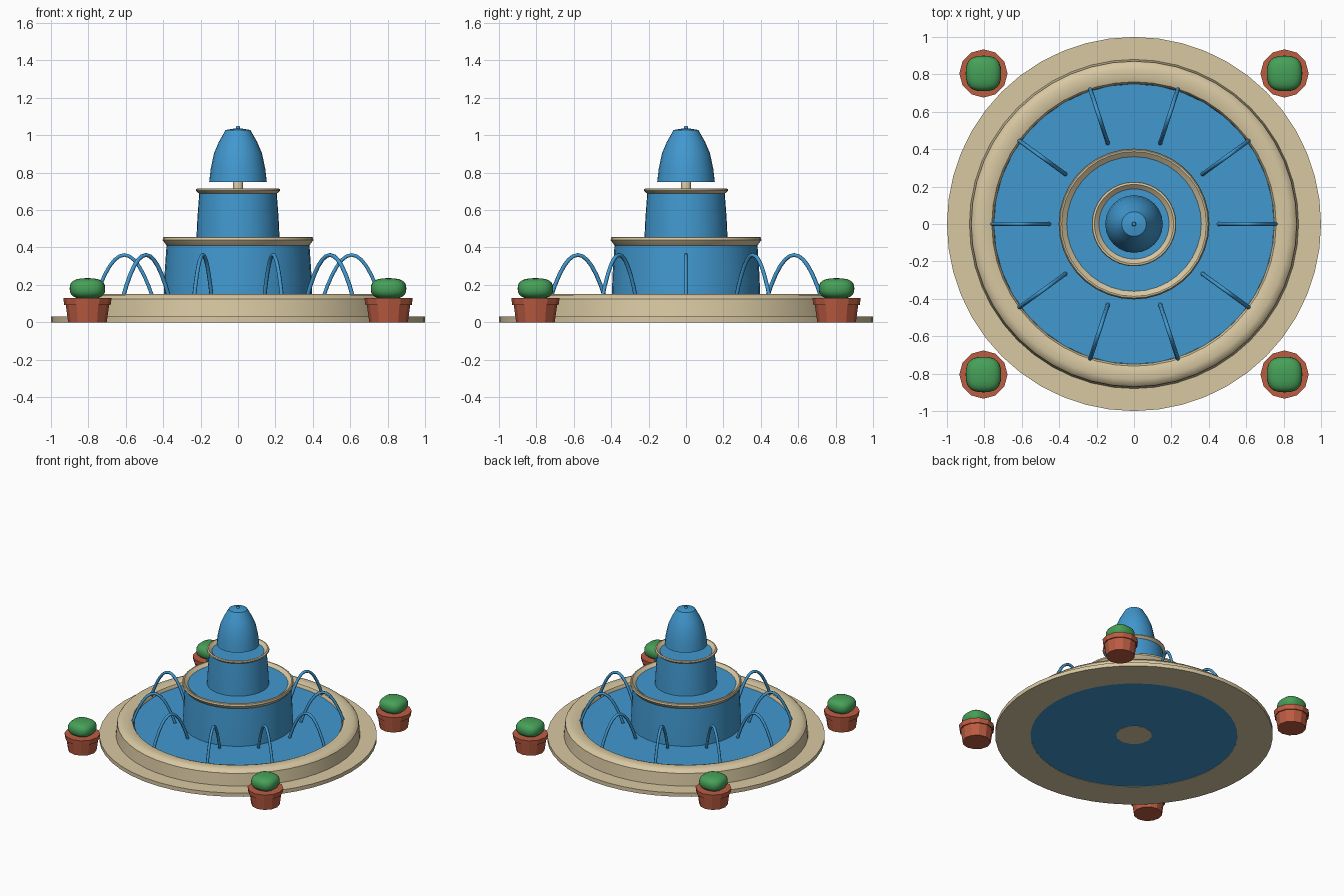
import bpy, bmesh, math
from mathutils import Vector

if "Cube" in bpy.data.objects:
    bpy.data.objects.remove(bpy.data.objects["Cube"])


def srgb(r, g, b):
    f = lambda c: c / 12.92 if c <= 0.04045 else ((c + 0.055) / 1.055) ** 2.4
    return tuple(f(c / 255) for c in (r, g, b)) + (1.0,)


def material(name, rgb):
    m = bpy.data.materials.new(name)
    m.diffuse_color = srgb(*rgb)
    m.use_nodes = True
    m.node_tree.nodes["Principled BSDF"].inputs["Base Color"].default_value = m.diffuse_color
    return m


STONE = material("sandstone", (216, 200, 162))
WATER = material("water_blue", (65, 152, 207))
CLAY = material("terracotta", (188, 92, 66))
LEAF = material("leaf_green", (70, 160, 88))


def finish(name, bm, mat, loc=(0, 0, 0), angle=35):
    bmesh.ops.recalc_face_normals(bm, faces=bm.faces)
    me = bpy.data.meshes.new(name)
    bm.to_mesh(me)
    bm.free()
    me.materials.append(mat)
    ob = bpy.data.objects.new(name, me)
    ob.location = loc
    bpy.context.collection.objects.link(ob)
    bpy.ops.object.select_all(action='DESELECT')
    ob.select_set(True)
    bpy.context.view_layer.objects.active = ob
    bpy.ops.object.shade_smooth_by_angle(angle=math.radians(angle))
    return ob


def lathe(name, profile, n, mat, loc=(0, 0, 0), closed=False, angle=35):
    """Revolve (radius, height) points about z; radius 0 makes a pole."""
    bm = bmesh.new()
    rings = []
    for r, z in profile:
        if r == 0:
            rings.append([bm.verts.new((0, 0, z))] * n)
        else:
            rings.append([bm.verts.new((r * math.cos(2 * math.pi * i / n),
                                        r * math.sin(2 * math.pi * i / n), z))
                          for i in range(n)])
    pairs = list(zip(rings, rings[1:]))
    if closed:
        pairs.append((rings[-1], rings[0]))
    for a, b in pairs:
        for i in range(n):
            j = (i + 1) % n
            quad = list(dict.fromkeys([a[i], a[j], b[j], b[i]]))
            if len(quad) > 2:
                bm.faces.new(quad)
    return finish(name, bm, mat, loc, angle)


# Ground step and main basin wall with rounded rim
lathe("basin", [(0.745, 0), (1.0, 0), (1.0, 0.03), (0.88, 0.03), (0.87, 0.125),
                (0.855, 0.142), (0.83, 0.15), (0.785, 0.15), (0.76, 0.142),
                (0.75, 0.125)], 48, STONE, closed=True)
lathe("basin_water", [(0, 0.002), (0.75, 0.002), (0.75, 0.12), (0, 0.12)], 36, WATER)
lathe("floor_drain", [(0, 0), (0.13, 0), (0.13, 0.01), (0, 0.01)], 12, STONE)

# Two raised bowls, each with a water surface and a falling curtain
def tier(tag, r, lip, z_low, z_under, z_top, r_curtain, r_water):
    dz = z_top - z_under
    lathe(tag + "_bowl", [(0, z_under - 0.02), (r - 0.05, z_under - 0.02), (r - 0.02, z_under),
                          (r, z_top - 0.4 * dz), (r - 0.003, z_top - 0.1 * dz),
                          (r - 0.008, z_top), (r - lip, z_top),
                          (r_water - 0.01, z_top - 0.03)], 36, STONE)
    lathe(tag + "_water", [(0, z_top - 0.02), (r_water, z_top - 0.02)], 36, WATER)
    lathe(tag + "_curtain", [(r_curtain, z_low), (r_curtain - 0.006, (z_low + z_under) / 2),
                             (r_curtain - 0.016, z_under + 0.005)], 36, WATER)


tier("lower", 0.403, 0.016, 0.12, 0.412, 0.457, 0.398, 0.36)
tier("upper", 0.226, 0.014, 0.435, 0.687, 0.715, 0.223, 0.188)

# Top spout and its bell of water
lathe("spout", [(0, 0.69), (0.028, 0.69), (0.028, 0.76), (0.02, 0.78), (0.02, 1.0), (0, 1.0)],
      16, STONE)
lathe("water_bell", [(0.154, 0.75), (0.146, 0.82), (0.128, 0.905), (0.102, 0.965),
                     (0.066, 1.028), (0.012, 1.037), (0.008, 1.05), (0, 1.05)], 24, WATER)

# Ten arching jets: tubes swept along a parabola
def jet(name, ang, steps=12, sides=6, rad=0.011):
    bm = bmesh.new()
    d = Vector((math.cos(ang), math.sin(ang), 0))
    side = Vector((-d.y, d.x, 0))
    rings = []
    for k in range(steps + 1):
        u = 2 * k / steps - 1
        centre = d * (0.608 - 0.155 * u) + Vector((0, 0, 0.36 - 0.235 * u * u))
        tangent = (d * -0.155 + Vector((0, 0, -0.47 * u))).normalized()
        up = tangent.cross(side)
        rings.append([bm.verts.new(centre + rad * (side * math.cos(t) + up * math.sin(t)))
                      for t in (2 * math.pi * i / sides for i in range(sides))])
    for a, b in zip(rings, rings[1:]):
        for i in range(sides):
            j = (i + 1) % sides
            bm.faces.new((a[i], a[j], b[j], b[i]))
    bm.faces.new(rings[0])
    bm.faces.new(rings[-1])
    finish(name, bm, WATER, angle=65)


for i in range(10):
    jet(f"water_jet_{i + 1}", math.radians(36 * i))

# Rounded bush: a subdivided cube blended toward a box, scaled to its size
def bush(name, x, y):
    bm = bmesh.new()
    bmesh.ops.create_cube(bm, size=2)
    bmesh.ops.subdivide_edges(bm, edges=bm.edges[:], cuts=5, use_grid_fill=True)
    for v in bm.verts:
        p = sum(abs(c) ** 2.7 for c in v.co) ** (1 / 2.7)
        v.co = Vector((v.co.x * 0.095, v.co.y * 0.095, v.co.z * 0.056)) / p
    finish(name, bm, LEAF, (x, y, 0.18), 60)


# Four corner planters
for i, (sx, sy) in enumerate([(-1, -1), (1, -1), (1, 1), (-1, 1)]):
    x, y = 0.805 * sx, 0.805 * sy
    lathe(f"planter_{i + 1}", [(0, 0), (0.103, 0), (0.116, 0.092), (0.124, 0.092),
                               (0.129, 0.13), (0, 0.13)], 12, CLAY, (x, y, 0), angle=20)
    bush(f"bush_{i + 1}", x, y)
